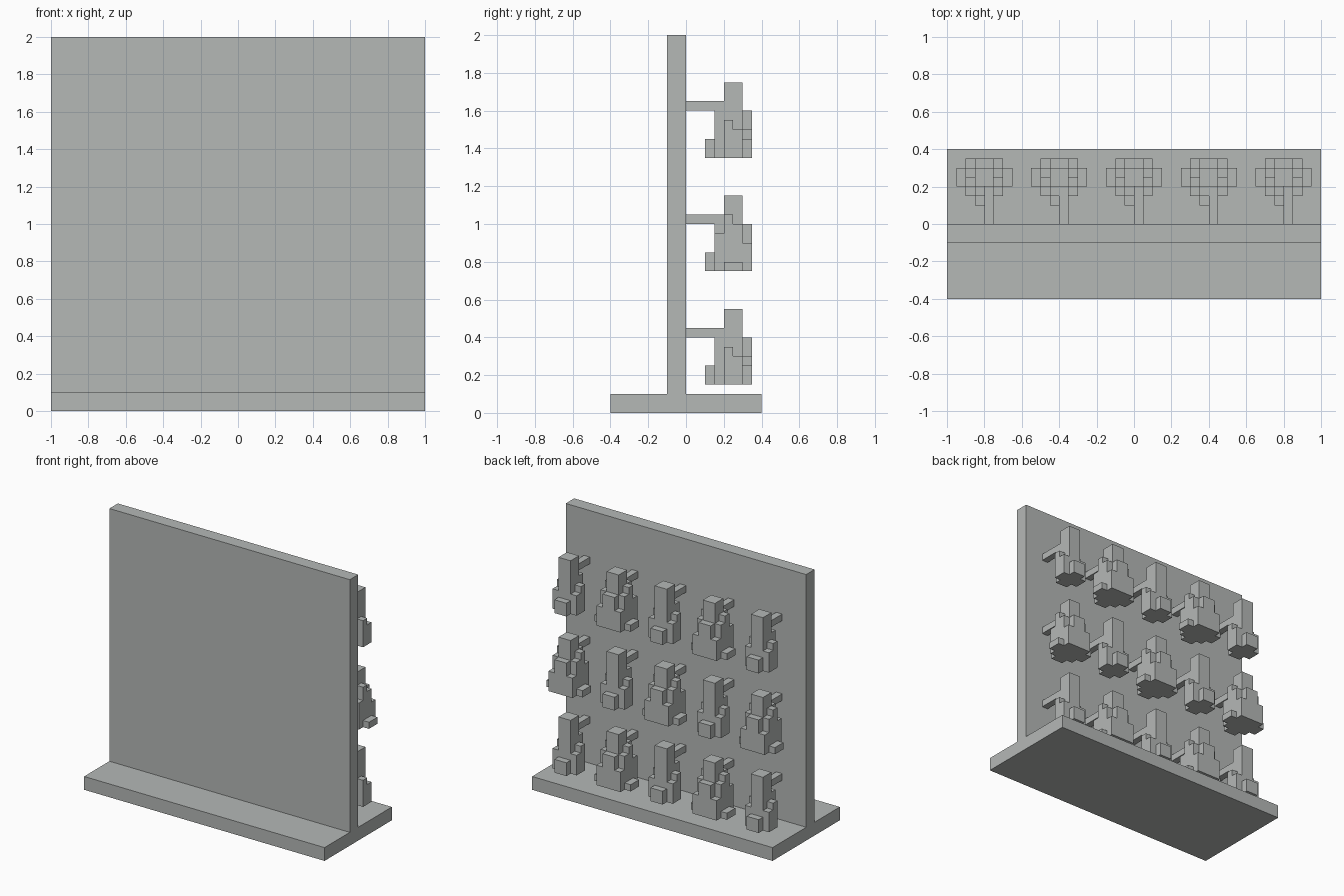
import bpy, bmesh
from mathutils import Vector

if "Cube" in bpy.data.objects:
    bpy.data.objects.remove(bpy.data.objects["Cube"], do_unlink=True)

V = 0.05  # block size

grey = bpy.data.materials.new("light grey")
GREY = (0.46, 0.48, 0.47, 1)
grey.diffuse_color = GREY
grey.use_nodes = True
grey.node_tree.nodes["Principled BSDF"].inputs["Base Color"].default_value = GREY


def add_object(name, mesh, loc=(0, 0, 0)):
    ob = bpy.data.objects.new(name, mesh)
    ob.location = loc
    bpy.context.collection.objects.link(ob)
    return ob


def slab(name, lo, hi):
    lo, hi = Vector(lo), Vector(hi)
    bm = bmesh.new()
    bmesh.ops.create_cube(bm, size=1)
    bmesh.ops.scale(bm, vec=hi - lo, verts=bm.verts)
    bmesh.ops.translate(bm, vec=(lo + hi) / 2, verts=bm.verts)
    mesh = bpy.data.meshes.new(name)
    bm.to_mesh(mesh)
    bm.free()
    mesh.materials.append(grey)
    return add_object(name, mesh)


def block_mesh(name, boxes):
    """Clean outer skin of a union of block-aligned boxes (x0, x1, y0, y1, z0, z1)."""
    cells = {(x, y, z) for x0, x1, y0, y1, z0, z1 in boxes
             for x in range(x0, x1) for y in range(y0, y1) for z in range(z0, z1)}
    bm = bmesh.new()
    for c in cells:
        for axis in range(3):
            for side in (0, 1):
                n = list(c)
                n[axis] += 2 * side - 1
                if tuple(n) in cells:
                    continue
                u, w = (axis + 1) % 3, (axis + 2) % 3
                ring = [(0, 0), (1, 0), (1, 1), (0, 1)]
                corners = []
                for a, b in ring if side else ring[::-1]:
                    p = list(c)
                    p[axis] += side
                    p[u] += a
                    p[w] += b
                    corners.append(bm.verts.new(Vector(p) * V))
                bm.faces.new(corners)
    bmesh.ops.remove_doubles(bm, verts=bm.verts, dist=V / 10)
    bmesh.ops.dissolve_limit(bm, angle_limit=0.01, verts=bm.verts, edges=bm.edges)
    mesh = bpy.data.meshes.new(name)
    bm.to_mesh(mesh)
    bm.free()
    mesh.materials.append(grey)
    return mesh


def both_sides(x0, x1, *rest):
    return [(x0, x1, *rest), (-x1, -x0, *rest)]


# Base and upright panel
slab("base", (-1, -0.4, 0), (1, 0.4, 0.1))
slab("panel", (-1, -0.1, 0.1), (1, 0, 2))

# Shared core: square post and the peg fixing it to the panel
core = [(-1, 1, 4, 6, 0, 8), (0, 1, 0, 4, 5, 6)]

# Narrow tower: steps descend from the panel outwards
narrow = block_mesh("narrow_tower", core
                    + [(-1, 1, 3, 4, 0, 5), (-1, 1, 6, 7, 0, 2)]
                    + both_sides(1, 2, 4, 5, 0, 4) + both_sides(1, 2, 5, 6, 0, 3))

# Wide tower: taller steps, filled corners and low feet
wide = block_mesh("wide_tower", core
                  + [(-1, 1, 3, 4, 0, 6), (-1, 1, 6, 7, 0, 5), (-1, 1, 2, 3, 0, 2)]
                  + both_sides(1, 2, 4, 5, 0, 6) + both_sides(1, 2, 5, 6, 0, 5)
                  + both_sides(1, 2, 3, 4, 0, 4) + both_sides(1, 2, 6, 7, 0, 3)
                  + both_sides(2, 3, 4, 6, 0, 1))

# Three rows of five, alternating like a chequerboard
for row in range(3):
    for col in range(5):
        mesh = wide if (row + col) % 2 else narrow
        add_object(f"{mesh.name}_{row + 1}_{col + 1}", mesh,
                   (-0.8 + 0.4 * col, 0, 0.15 + 0.6 * row))
